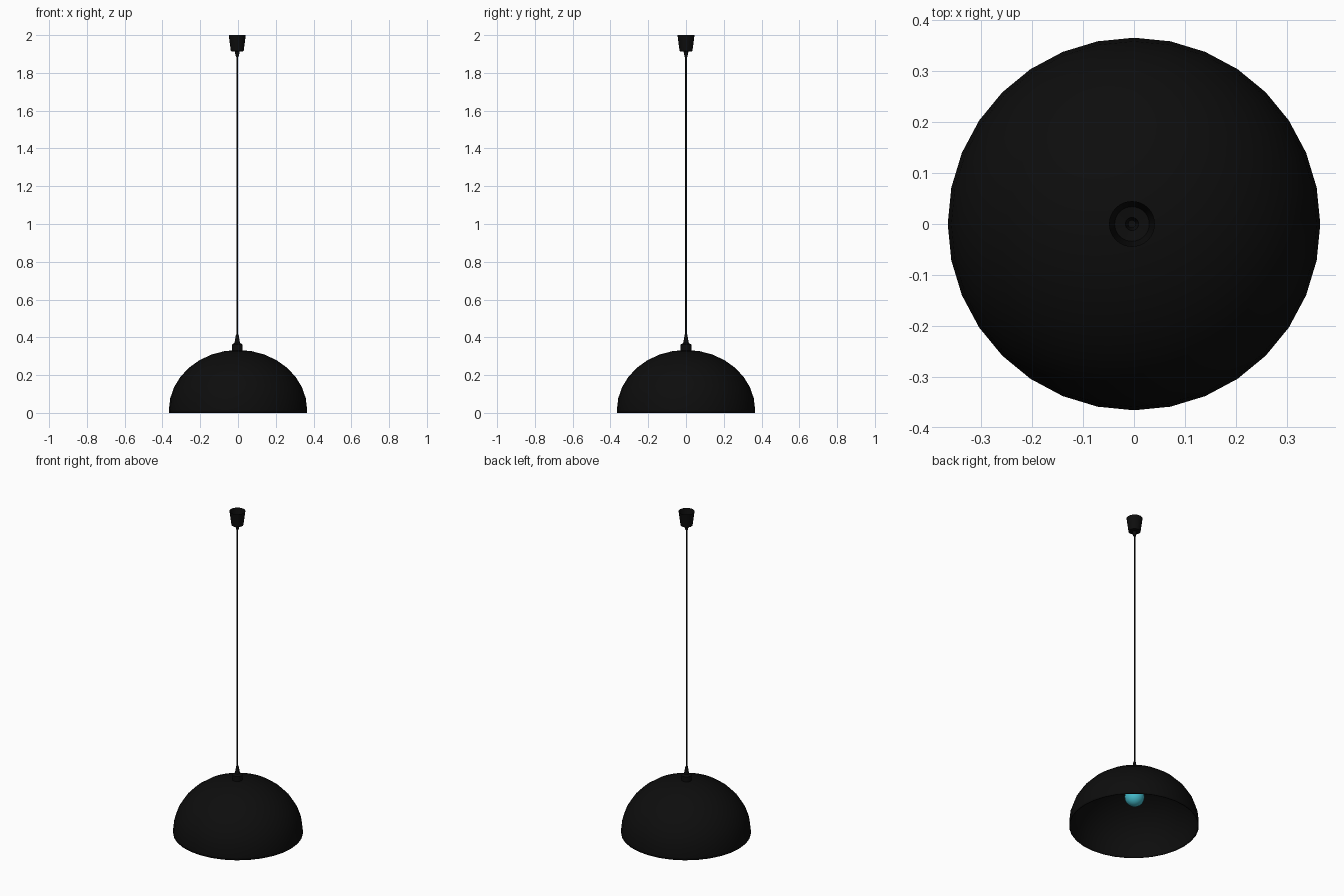
import bpy, math
from math import sin, cos, pi

cube = bpy.data.objects.get("Cube")
if cube:
    bpy.data.objects.remove(cube, do_unlink=True)


def material(name, color):
    mat = bpy.data.materials.new(name)
    mat.use_nodes = True
    mat.diffuse_color = color
    bsdf = mat.node_tree.nodes["Principled BSDF"]
    bsdf.inputs["Base Color"].default_value = color
    bsdf.inputs["Roughness"].default_value = 0.6
    return mat


def lathe(name, profile, mat, segments=32, x=0.0, sharp=35):
    """Revolve (radius, height) points about a vertical axis."""
    verts, faces, rings = [], [], []
    for r, z in profile:
        if r == 0:
            rings.append([len(verts)] * segments)
            verts.append((x, 0, z))
        else:
            rings.append(list(range(len(verts), len(verts) + segments)))
            for i in range(segments):
                a = 2 * pi * i / segments
                verts.append((x + r * cos(a), r * sin(a), z))
    for low, high in zip(rings, rings[1:]):
        for i in range(segments):
            j = (i + 1) % segments
            face = dict.fromkeys((low[i], low[j], high[j], high[i]))
            faces.append(list(face))
    mesh = bpy.data.meshes.new(name)
    mesh.from_pydata(verts, [], faces)
    mesh.materials.append(mat)
    obj = bpy.data.objects.new(name, mesh)
    bpy.context.collection.objects.link(obj)
    bpy.ops.object.select_all(action="DESELECT")
    obj.select_set(True)
    bpy.context.view_layer.objects.active = obj
    bpy.ops.object.shade_smooth_by_angle(angle=math.radians(sharp))
    return obj


black = material("black", (0.004, 0.004, 0.004, 1))
cyan = material("cyan glass", (0.06, 0.5, 0.6, 1))
AXIS = -0.004  # the cable hangs slightly off centre

# Domed shade with a short straight rim
STEPS = 8
dome = [(0.366, 0.0)]
for k in range(STEPS + 1):
    a = pi / 2 * k / STEPS
    dome.append((0.366 * cos(a) if k < STEPS else 0, 0.015 + 0.318 * sin(a)))
shade = lathe("shade", dome, black)
wall = shade.modifiers.new("wall", "SOLIDIFY")
wall.thickness = 0.005
wall.offset = -1

# Collar on top of the shade
lathe("shade_collar", [(0.028, 0.32), (0.028, 0.362), (0.015, 0.37),
                       (0.012, 0.385), (0.007, 0.415), (0, 0.415)],
      black, x=AXIS)

# Cable
lathe("cable", [(0.0045, 0.4), (0.0045, 1.9)], black, segments=12, x=AXIS)

# Ceiling cup, open at the top
lathe("ceiling_cup", [(0.007, 1.885), (0.013, 1.912), (0.034, 1.915),
                      (0.045, 2.0)], black, x=AXIS)

# Lamp holder under the dome
lathe("lamp_holder", [(0, 0.25), (0.026, 0.25), (0.026, 0.33)], black, x=AXIS)

# Bulb: round glass narrowing to a neck
bulb = [(0, 0.132)]
for k in range(1, 12):
    a = -pi / 2 + pi * k / 16
    bulb.append((0.056 * cos(a), 0.188 + 0.056 * sin(a)))
bulb += [(0.03, 0.24), (0.024, 0.26)]
lathe("bulb", bulb, cyan, segments=24, x=AXIS)
